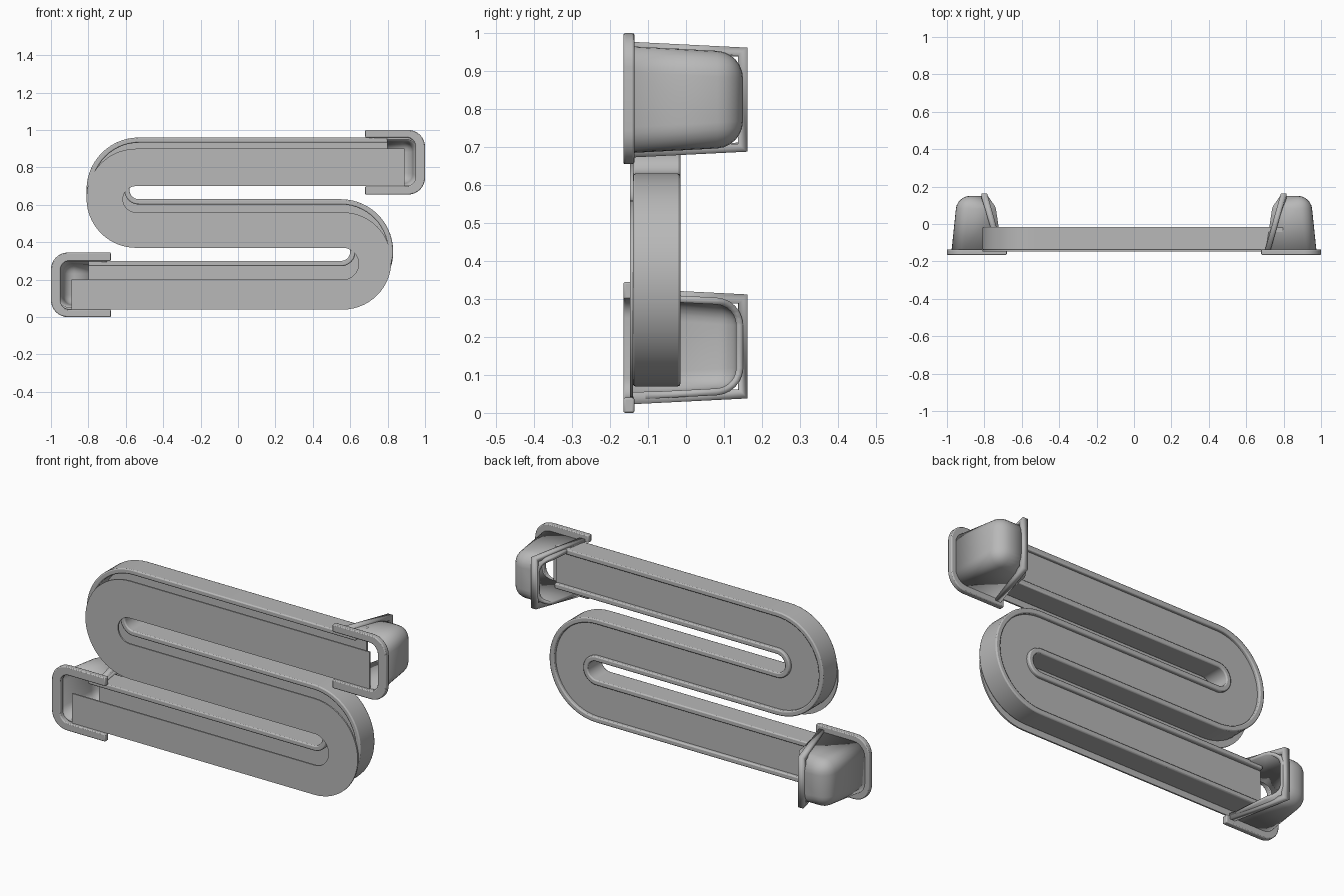
import bpy, bmesh, math

cube = bpy.data.objects.get("Cube")
if cube:
    bpy.data.objects.remove(cube, do_unlink=True)

grey = bpy.data.materials.new("plain grey")
grey.use_nodes = True
colour = (0.48, 0.48, 0.48, 1)
grey.diffuse_color = colour
grey.node_tree.nodes["Principled BSDF"].inputs["Base Color"].default_value = colour


def finish(bm, name, smooth=True):
    bmesh.ops.recalc_face_normals(bm, faces=bm.faces)
    mesh = bpy.data.meshes.new(name)
    bm.to_mesh(mesh)
    bm.free()
    mesh.materials.append(grey)
    obj = bpy.data.objects.new(name, mesh)
    bpy.context.collection.objects.link(obj)
    if smooth:
        bpy.ops.object.select_all(action='DESELECT')
        obj.select_set(True)
        bpy.context.view_layer.objects.active = obj
        bpy.ops.object.shade_smooth_by_angle(angle=math.radians(35))
    return obj


def strip(name, side_a, side_b, y0, y1, bevel=0):
    """Solid strip between two matching (x, z) lines, from depth y0 to y1."""
    bm = bmesh.new()
    rows = []
    for a, b in zip(side_a, side_b):
        rows.append([bm.verts.new((p[0], y, p[1]))
                     for p, y in ((a, y0), (b, y0), (b, y1), (a, y1))])
    for r, s in zip(rows, rows[1:]):
        for i in range(4):
            j = (i + 1) % 4
            bm.faces.new((r[i], r[j], s[j], s[i]))
    bm.faces.new(rows[0])
    bm.faces.new(rows[-1])
    obj = finish(bm, name)
    if bevel:
        mod = obj.modifiers.new("soft edges", 'BEVEL')
        mod.width, mod.segments = bevel, 2
        mod.limit_method, mod.angle_limit = 'ANGLE', math.radians(50)
    return obj


def bend(cx, z_from, z_to, side):
    """Half circle running from one height to the other, bulging to one side."""
    mid, r = (z_from + z_to) / 2, (z_from - z_to) / 2
    steps = 28
    return [(cx + side * abs(r) * math.sin(math.pi * i / steps),
             mid + r * math.cos(math.pi * i / steps)) for i in range(steps + 1)]


def snake(legs, x_end, left_x, right_x, inset_a=0, inset_b=0):
    """Upper-start and lower-start edges of the S, legs = (low, high) top to bottom."""
    (t0, t1), (m0, m1), (b0, b1) = legs
    ia, ib = inset_a, inset_b
    a = [(x_end, t1 - ia)] + bend(left_x, t1 - ia, m0 + ia, -1) \
        + bend(right_x, m0 + ia, b1 - ia, 1) + [(-x_end, b1 - ia)]
    b = [(x_end, t0 + ib)] + bend(left_x, t0 + ib, m1 - ib, -1) \
        + bend(right_x, m1 - ib, b0 + ib, 1) + [(-x_end, b0 + ib)]
    return a, b


# Channel: two walls around a shallow floor near the back
legs = ((0.73, 0.96), (0.40, 0.63), (0.07, 0.30))
wall = 0.028
outer_a, outer_b = snake(legs, 0.80, -0.53, 0.55)
inner_a, inner_b = snake(legs, 0.80, -0.53, 0.55, wall, wall)
strip("channel_wall_a", outer_a, inner_a, -0.14, -0.015, 0.006)
strip("channel_wall_b", outer_b, inner_b, -0.14, -0.015, 0.006)
strip("channel_floor", inner_a, inner_b, -0.045, -0.033)

# Front cover, hanging a little lower than the channel
cover_legs = ((0.70, 0.90), (0.37, 0.56), (0.04, 0.20))
cover_a, cover_b = snake(cover_legs, 0.89, -0.545, 0.56)
strip("front_cover", cover_a, cover_b, -0.148, -0.14)


def open_edge(y):
    """How far the cup's open edge leans away at depth y."""
    return 0.15 * (y + 0.14) + 0.55 * max(0, y - 0.09)


def cup_shell(name, x0, x1, grow, thick, closed):
    """Tapered rounded box, open at the front and on the path side."""
    bm = bmesh.new()
    bmesh.ops.create_cube(bm, size=1)
    for v in bm.verts:
        back = v.co.y > 0
        left = v.co.x < 0
        half = (0.133 if back else 0.148) + grow
        v.co.z = 0.175 + math.copysign(half, v.co.z)
        v.co.x = (x0 + (0.03 if back and closed else 0)) if left else x1
        v.co.y = 0.158 + grow if back else -0.138
    sharp = []
    for e in bm.edges:
        p, q = (v.co for v in e.verts)
        both_back = min(p.y, q.y) > 0
        both_open = min(p.x, q.x) > x1 - 0.001
        both_left = max(p.x, q.x) < x0 + 0.031 and not both_open
        both_front = max(p.y, q.y) < 0
        if both_back and not both_open and (closed or not both_left):
            sharp.append(e)
        elif closed and both_left and not both_back and not both_front:
            sharp.append(e)
    bmesh.ops.bevel(bm, geom=sharp, offset=0.068, segments=6,
                    profile=0.5, affect='EDGES')
    bm.normal_update()
    gone = [f for f in bm.faces if f.normal.x > 0.95 or f.normal.y < -0.95
            or (not closed and f.normal.x < -0.95)]
    bmesh.ops.delete(bm, geom=gone, context='FACES')
    for v in bm.verts:
        if v.co.x > x1 - 0.06:
            v.co.x -= open_edge(v.co.y)
    obj = finish(bm, name)
    mod = obj.modifiers.new("thickness", 'SOLIDIFY')
    mod.thickness, mod.offset = thick, -1
    # normals must point away from the cup's middle
    outward = sum((f.center.y - 0.02) * f.normal.y + (f.center.z - 0.175) * f.normal.z
                  for f in obj.data.polygons)
    if outward < 0:
        obj.data.flip_normals()
    return obj


def corner_path(x_tip, x_far, low, high, r):
    """C-shaped line with two rounded corners, open towards the path."""
    pts = [(x_tip, high)]
    for cz, start in ((high - r, 90), (low + r, 180)):
        for i in range(9):
            t = math.radians(start + 90 * i / 8)
            pts.append((x_far + r + r * math.cos(t), cz + r * math.sin(t)))
    return pts + [(x_tip, low)]


# End cups: shell, lip around the open side and front flange
parts = [
    cup_shell("lower_cup", -0.975, -0.705, -0.008, 0.018, True),
    cup_shell("lower_cup_lip", -0.73, -0.70, 0.004, 0.032, False),
    strip("lower_cup_flange", corner_path(-0.68, -1.0, 0.0, 0.345, 0.09),
          corner_path(-0.68, -0.95, 0.04, 0.30, 0.05), -0.165, -0.136, 0.005),
]
for part in parts:
    twin = part.copy()
    twin.name = part.name.replace("lower", "upper")
    twin.rotation_euler = (0, math.pi, 0)
    twin.location = (0, 0, 1)
    bpy.context.collection.objects.link(twin)
